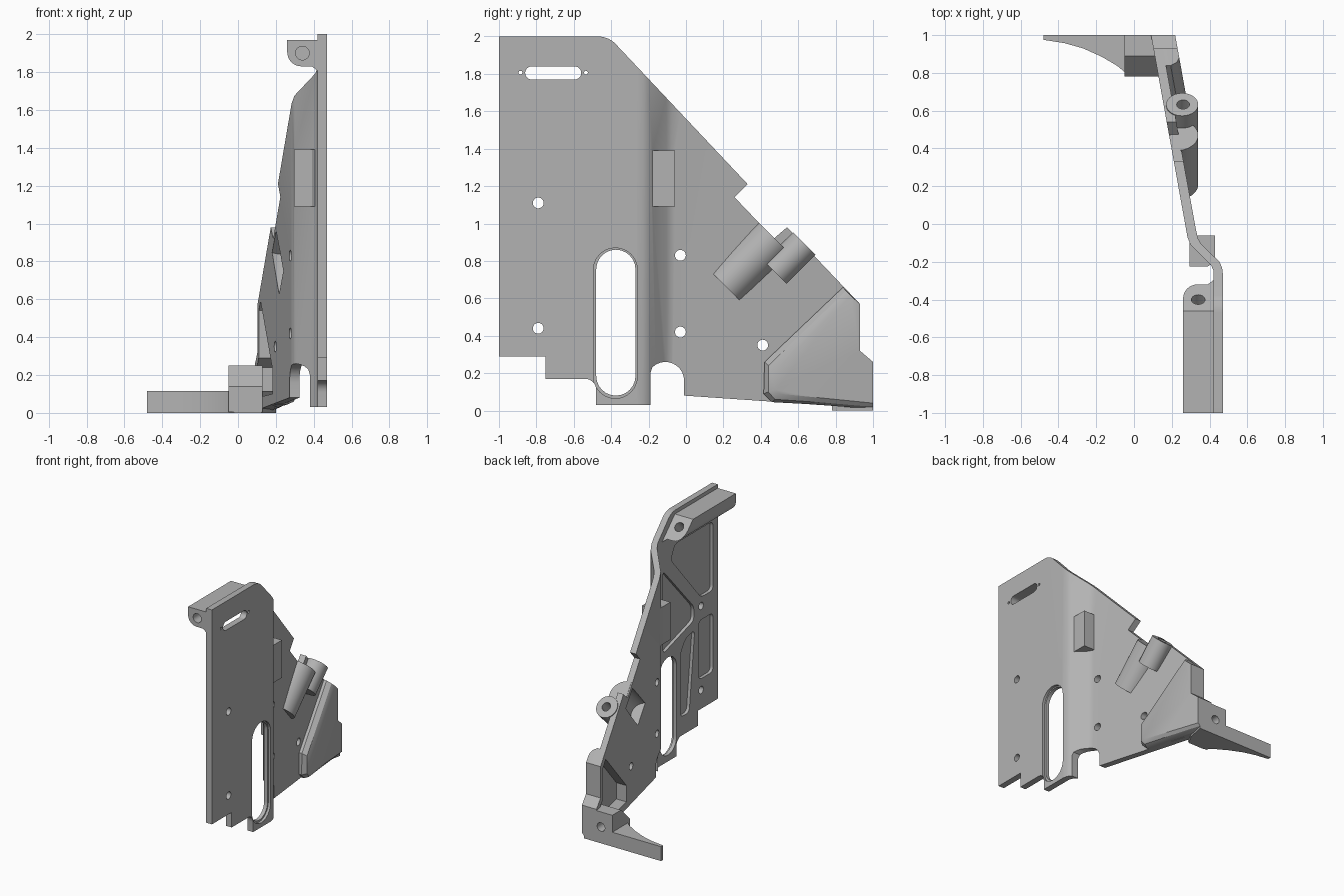
import bpy, bmesh, math
from mathutils import Vector

cube = bpy.data.objects.get("Cube")
if cube:
    bpy.data.objects.remove(cube, do_unlink=True)

grey = bpy.data.materials.new("plain_grey")
grey.use_nodes = True
grey.diffuse_color = (0.45, 0.45, 0.45, 1)
grey.node_tree.nodes["Principled BSDF"].inputs["Base Color"].default_value = (0.45, 0.45, 0.45, 1)


def inner(y):
    """Inner face of the slanted rear panel."""
    return 0.2706 - 0.1806 * y


def rings_to_object(name, rings):
    """Closed solid lofted through rings of equal length."""
    bm = bmesh.new()
    loops = [[bm.verts.new(p) for p in ring] for ring in rings]
    n = len(loops[0])
    bm.faces.new(loops[0])
    bm.faces.new(loops[-1])
    for a, b in zip(loops, loops[1:]):
        for i in range(n):
            j = (i + 1) % n
            bm.faces.new((a[i], a[j], b[j], b[i]))
    bmesh.ops.recalc_face_normals(bm, faces=bm.faces)
    mesh = bpy.data.meshes.new(name)
    bm.to_mesh(mesh)
    bm.free()
    obj = bpy.data.objects.new(name, mesh)
    bpy.context.collection.objects.link(obj)
    mesh.materials.append(grey)
    return obj


def prism(name, pts, lo, hi, axis):
    """Profile extruded along an axis."""
    place = {"x": lambda p, d: (d, p[0], p[1]),
             "y": lambda p, d: (p[0], d, p[1]),
             "z": lambda p, d: (p[0], p[1], d)}[axis]
    return rings_to_object(name, [[place(p, d) for p in pts] for d in (lo, hi)])


def rod(name, centre, direction, radius, length, sides=32):
    d = Vector(direction).normalized()
    bpy.ops.mesh.primitive_cylinder_add(vertices=sides, radius=radius, depth=length, location=centre,
                                        rotation=d.to_track_quat("Z", "Y").to_euler())
    obj = bpy.context.object
    obj.name = name
    obj.data.materials.append(grey)
    return obj


def combine(target, tool, operation):
    mod = target.modifiers.new("combine", "BOOLEAN")
    mod.operation, mod.solver, mod.object = operation, "EXACT", tool
    bpy.context.view_layer.objects.active = target
    bpy.ops.object.modifier_apply(modifier=mod.name)
    bpy.data.objects.remove(tool, do_unlink=True)


def arc(cx, cy, r, start, end, steps=8):
    angles = [math.radians(start + (end - start) * i / steps) for i in range(steps + 1)]
    return [(cx + r * math.cos(a), cy + r * math.sin(a)) for a in angles]


def stadium(x0, x1, y0, y1):
    if x1 - x0 < y1 - y0:
        r, c = (x1 - x0) / 2, (x0 + x1) / 2
        return arc(c, y1 - r, r, 0, 180, 12) + arc(c, y0 + r, r, 180, 360, 12)
    r, c = (y1 - y0) / 2, (y0 + y1) / 2
    return arc(x1 - r, c, r, -90, 90, 12) + arc(x0 + r, c, r, 90, 270, 12)


def rounded(pts, r=0.03):
    """Polygon with softened corners."""
    out = []
    for i, p in enumerate(pts):
        p, a, b = Vector(p), Vector(pts[i - 1]), Vector(pts[(i + 1) % len(pts)])
        s, e = p + (a - p).normalized() * r, p + (b - p).normalized() * r
        for t in (0, 0.25, 0.5, 0.75, 1):
            out.append(tuple(s * (1 - t) ** 2 + p * 2 * t * (1 - t) + e * t * t))
    return out


# Bent sheet, trimmed to the side outline
section = [(0.42, -1), (0.47, -1), (0.47, -0.26), (0.466, -0.23), (0.452, -0.2), (0.355, -0.105),
           (0.338, -0.075), (0.328, -0.03), (0.14, 1), (inner(1), 1), (inner(-0.07), -0.07),
           (0.298, -0.108), (0.408, -0.218), (0.42, -0.245)]
panel = prism("side_panel", section, -0.1, 2.1, "z")
outline = ([(-1, 0.29), (-0.75, 0.29), (-0.75, 0.17), (-0.54, 0.17)] + arc(-0.54, 0.11, 0.06, 80, 0, 5)
           + [(-0.48, 0.03), (-0.19, 0.03), (-0.19, 0.2)] + arc(-0.11, 0.16, 0.1, 135, 0, 10)
           + [(-0.01, 0.08), (0.5, 0.045), (1, 0.01), (1, 0.26), (0.93, 0.32), (0.93, 0.57),
              (0.54, 0.98), (0.47, 0.92), (0.26, 1.14), (0.33, 1.21)]
           + arc(-0.47, 1.87, 0.13, 44, 90, 8) + [(-1, 2)])
combine(panel, prism("trim", outline, -1, 1, "x"), "INTERSECT")

# Hollow bulge at the lower rear
bulge_pts = [(0.42, 0.26), (0.415, 0.09), (0.46, 0.045), (0.7, 0.032), (1, 0.008), (1, 0.26),
             (0.93, 0.32), (0.93, 0.57), (0.84, 0.66)]
soft_pts = [(0.44, 0.24), (0.44, 0.1), (0.475, 0.06), (0.7, 0.045), (1, 0.02), (1, 0.26),
            (0.93, 0.32), (0.93, 0.57), (0.855, 0.64)]
top_pts = [(0.48, 0.22), (0.48, 0.11), (0.5, 0.09), (0.7, 0.07), (1, 0.04), (1, 0.26),
           (0.93, 0.32), (0.93, 0.57), (0.88, 0.615)]
hollow_pts = [(0.49, 0.23), (0.49, 0.1), (0.95, 0.08), (0.95, 0.24), (0.89, 0.29), (0.89, 0.54), (0.84, 0.59)]


def on_panel(pts, offset):
    return [(inner(y) + offset, y, z) for y, z in pts]


combine(panel, rings_to_object("bulge", [on_panel(bulge_pts, 0.02), on_panel(bulge_pts, 0.075),
                                         on_panel(soft_pts, 0.11), on_panel(top_pts, 0.128)]), "UNION")
combine(panel, rings_to_object("hollow", [on_panel(hollow_pts, -0.05), on_panel(hollow_pts, 0.09)]), "DIFFERENCE")

# Slanted barrel and screw boss on the outer face
slant = (0, 1, 1)
for name, centre, radius, length in (("barrel", (0.225, 0.34, 0.795), 0.115, 0.368),
                                     ("screw_boss", (0.255, 0.555, 0.815), 0.085, 0.22)):
    part = rod(name, centre, slant, radius, length, 40)
    keep_out = [(inner(0) + 0.01, 0), (inner(1) + 0.01, 1), (-0.5, 1), (-0.5, 0)]
    combine(part, prism("trim", keep_out, 0, 2, "z"), "DIFFERENCE")
    combine(panel, part, "UNION")
combine(panel, rod("barrel_bore", (0.225, 0.34, 0.795), slant, 0.088, 0.3), "DIFFERENCE")
combine(panel, rod("boss_bore", (0.26, 0.62, 0.88), slant, 0.034, 0.2), "DIFFERENCE")

# Block through the bend
combine(panel, prism("bend_block", [(0.295, -0.06), (0.43, -0.06), (0.43, -0.2), (0.39, -0.225), (0.295, -0.225)],
                     1.09, 1.39, "z"), "UNION")

# Top mounting rail with a slanted rear end
rail_profile = [(0.43, 1.97), (0.26, 1.97)] + arc(0.335, 1.905, 0.075, 180, 270) + [(0.39, 1.83), (0.43, 1.8)]
rail = prism("top_rail", rail_profile, -1, -0.3, "y")
combine(rail, prism("trim", [(-0.59, 2.1), (-0.09, 1.6), (0.1, 2.1)], 0, 1, "x"), "DIFFERENCE")
combine(panel, rail, "UNION")
combine(panel, rod("rail_front_bore", (0.34, -1, 1.9), (0, 1, 0), 0.036, 0.3), "DIFFERENCE")
combine(panel, rod("rail_rear_bore", (0.34, -0.4, 1.91), slant, 0.036, 0.2), "DIFFERENCE")

# Curved foot and its bolt block
foot_pts = [(0.2, 1), (-0.48, 1), (-0.48, 0.975), (-0.37, 0.958), (-0.27, 0.93), (-0.17, 0.885),
            (-0.09, 0.838), (-0.02, 0.78), (0.125, 0.78), (0.17, 0.86)]
combine(panel, prism("foot", foot_pts, 0, 0.115, "z"), "UNION")
block_pts = [(1, 0.004), (1, 0.25), (0.89, 0.25), (0.78, 0.14), (0.78, 0.004)]
combine(panel, prism("bolt_block", block_pts, -0.05, 0.13, "x"), "UNION")
combine(panel, rod("bolt_bore", (0.05, 1, 0.13), (0, 1, 0), 0.034, 0.2), "DIFFERENCE")

# Long slot with a stepped rim, small slot and its pin holes
combine(panel, prism("slot", stadium(-0.48, -0.27, 0.08, 0.86), 0, 1, "x"), "DIFFERENCE")
combine(panel, prism("slot_rim", stadium(-0.495, -0.26, 0.065, 0.87), 0.45, 1, "x"), "DIFFERENCE")
combine(panel, prism("small_slot", stadium(-0.86, -0.56, 1.77, 1.84), 0, 1, "x"), "DIFFERENCE")

# Through holes
for y, z, r in ((-0.79, 1.11, 0.029), (-0.79, 0.44, 0.029), (-0.03, 0.83, 0.029), (-0.03, 0.42, 0.029),
                (0.41, 0.35, 0.029), (-0.885, 1.807, 0.01), (-0.535, 1.807, 0.01)):
    combine(panel, rod("hole", (0.3, y, z), (1, 0, 0), r, 0.6, 24), "DIFFERENCE")

# Lightening pockets on the inner face
pockets = [[(-0.94, 1.73), (-0.46, 1.73), (-0.41, 1.62), (-0.79, 1.18), (-0.94, 1.18)],
           [(-0.31, 1.57), (-0.7, 1.14), (-0.7, 1.03), (-0.31, 0.91)],
           [(-0.94, 1.0), (-0.76, 1.0), (-0.76, 0.53), (-0.94, 0.53)],
           [(-0.71, 0.95), (-0.6, 0.93), (-0.53, 0.83), (-0.53, 0.32), (-0.64, 0.32)]]
for pts in pockets:
    combine(panel, prism("pocket", rounded(pts, 0.04), 0.3, 0.445, "x"), "DIFFERENCE")

# Shading
panel.data.materials.clear()
panel.data.materials.append(grey)
for face in panel.data.polygons:
    face.material_index = 0
bpy.ops.object.select_all(action="DESELECT")
panel.select_set(True)
bpy.context.view_layer.objects.active = panel
bpy.ops.object.shade_smooth_by_angle(angle=math.radians(28))
